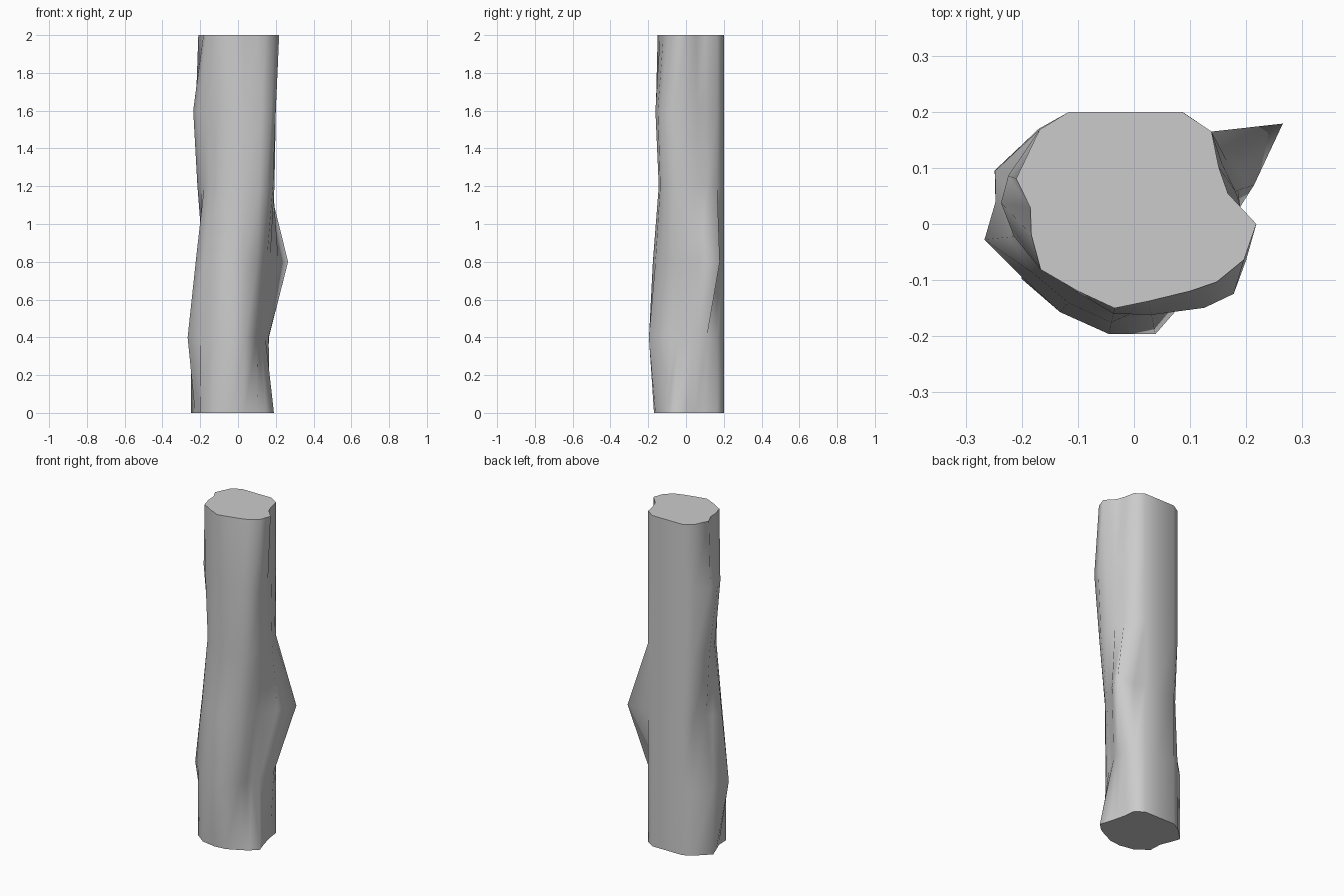
import bpy, bmesh, math

# Directions (degrees) shared by every cross-section of the trunk
ANGLES = [0, 18, 34, 50, 67, 90, 120, 135, 159, 171, 186, 206, 230, 257, 281, 310, 325, 342]
BACK_Y = 0.2          # flat back plane
STEP = 0.4            # height between cross-sections

# Radius in hundredths per direction, from the base upward
RINGS = [
    [17, 16.5, 17.5, 21.5, 22, 20, 23.1, 24, 26.6, 23, 20.5, 22.3, 20, 17.4, 16.5, 16.5, 18, 20],
    [14.5, 17, 19.7, 21.5, 22, 20, 23.1, 23.8, 26.5, 25, 26.8, 22, 20.5, 20.1, 20, 15.5, 13.5, 12.8],
    [17, 22.5, 32, 21.5, 22, 20, 23.1, 22.5, 19.7, 20.2, 22.5, 20, 18.3, 18, 16.5, 16, 15.7, 16],
    [19.3, 19.5, 20, 21.5, 22, 20, 23.1, 23.8, 23, 19.8, 18, 16.8, 15.3, 14.8, 14.7, 17.8, 19, 19.5],
    [20, 19, 19, 21.5, 22, 20, 23.1, 23.8, 24, 24, 21.5, 18.2, 15.8, 16.4, 16.5, 19.5, 21.7, 21],
    [21.8, 17.6, 18.2, 21.5, 21.8, 20, 23.1, 23.8, 22.5, 18.7, 18.4, 18.5, 15.6, 15.4, 14, 15.6, 18, 20.6],
]

# Gnarled trunk: skin the cross-sections and cap both ends
bm = bmesh.new()
loops = []
for level, radii in enumerate(RINGS):
    loop = []
    for deg, r in zip(ANGLES, radii):
        a = math.radians(deg)
        x, y = r / 100 * math.cos(a), r / 100 * math.sin(a)
        loop.append(bm.verts.new((x, min(y, BACK_Y), level * STEP)))
    loops.append(loop)
n = len(ANGLES)
for low, high in zip(loops, loops[1:]):
    for i in range(n):
        j = (i + 1) % n
        for tri in ((low[i], low[j], high[j]), (low[i], high[j], high[i])):
            bm.faces.new(tri).smooth = True
for cap in (bm.faces.new(loops[0][::-1]), bm.faces.new(loops[-1])):
    for edge in cap.edges:
        edge.smooth = False

mesh = bpy.data.meshes.new("trunk")
bm.to_mesh(mesh)
bm.free()
trunk = bpy.data.objects.new("trunk", mesh)
bpy.context.collection.objects.link(trunk)
